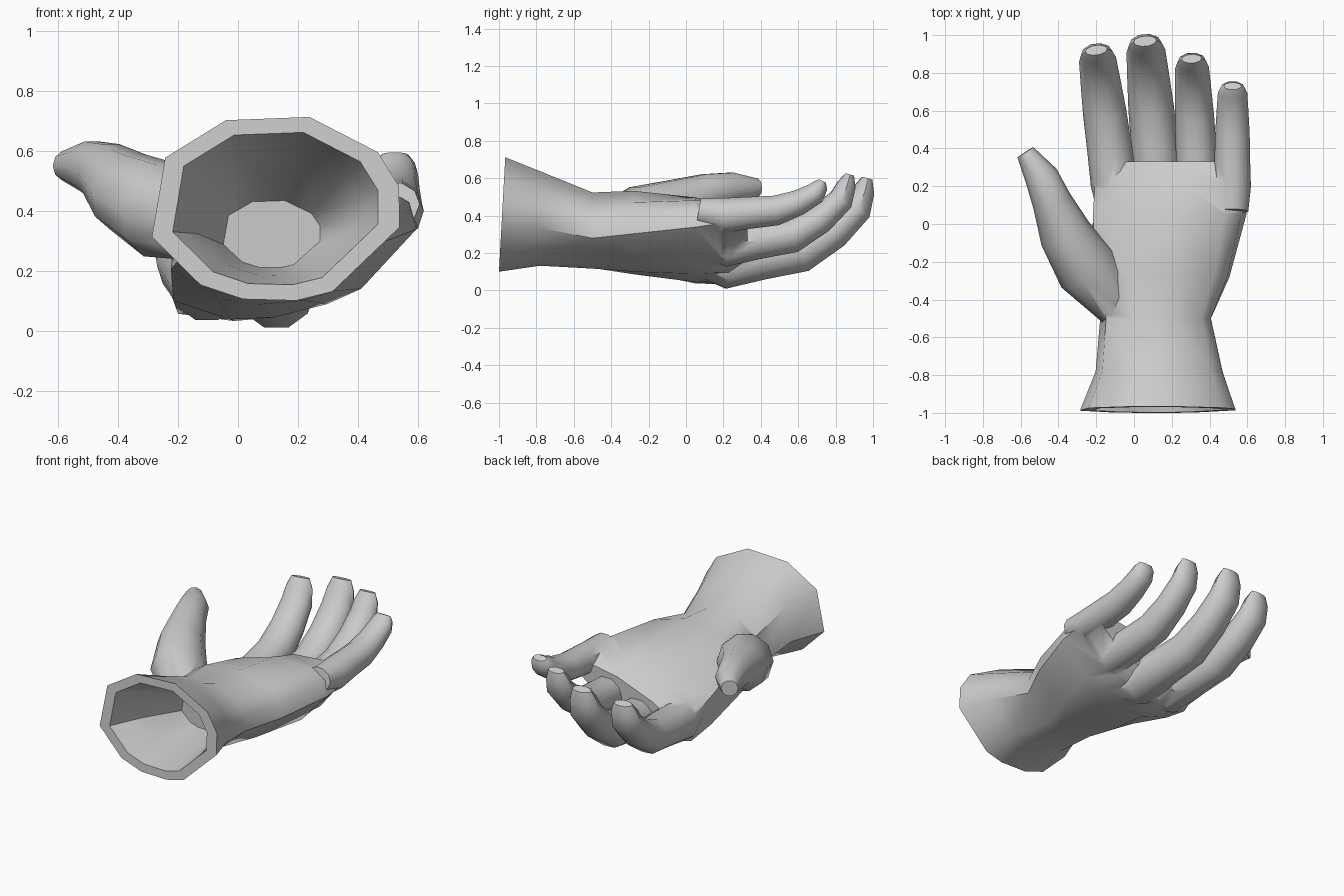
import bpy, bmesh, math
from mathutils import Vector

if "Cube" in bpy.data.objects:
    bpy.data.objects.remove(bpy.data.objects["Cube"])

# Corner directions (degrees) of the cuff outline, reused for every section
CORNERS = [math.radians(a) for a in (13, 36, 74, 112, 148, 198, 235, 256, 280, 297, 348)]


def loft(name, rings):
    """Closed solid skinned through rings with equal point counts."""
    bm = bmesh.new()
    vs = [[bm.verts.new(p) for p in ring] for ring in rings]
    n = len(vs[0])
    for a, b in zip(vs, vs[1:]):
        for i in range(n):
            j = (i + 1) % n
            bm.faces.new((a[i], a[j], b[j], b[i]))
    bm.faces.new(vs[0])
    bm.faces.new(vs[-1])
    bmesh.ops.recalc_face_normals(bm, faces=bm.faces)
    me = bpy.data.meshes.new(name)
    bm.to_mesh(me)
    bm.free()
    ob = bpy.data.objects.new(name, me)
    bpy.context.collection.objects.link(ob)
    return ob


def section(y, cx, cz, rx, rz):
    """Arm or palm section across y; the palm rolls toward the knuckles, the cuff end leans."""
    roll = math.radians(20) * min(max((y + .5) / .73, 0), 1)
    lean = .055 if y < -.9 else 0
    c, s = math.cos(roll), math.sin(roll)
    out = []
    for a in CORNERS:
        x, z = 1.03 * rx * math.cos(a), 1.03 * rz * math.sin(a)
        out.append((cx + x * c - z * s, y + lean * z, cz + x * s + z * c))
    return out


def tube(name, path, n=10):
    """Digit skinned along a path of (centre, half width, half thickness)."""
    rings = []
    for k, (p, w, h) in enumerate(path):
        t = (path[min(k + 1, len(path) - 1)][0] - path[max(k - 1, 0)][0]).normalized()
        side = t.cross(Vector((0, 0, 1))).normalized()
        up = side.cross(t)
        angles = [2 * math.pi * i / n for i in range(n)]
        rings.append([p + side * w * math.cos(a) + up * h * math.sin(a) for a in angles])
    return loft(name, rings)


# Shared finger curl: (share of length, share of rise, thickness)
CURL = [(-.25, .12, .75), (0, 0, 1), (.25, .08, .91), (.53, .15, .85),
        (.76, .38, .72), (.93, .65, .62), (.975, .86, .46), (1, 1, .22)]


def finger(name, base, tip, radius):
    b, t = Vector(base), Vector(tip)
    return tube(name, [(Vector((b.x + (t.x - b.x) * s, b.y + (t.y - b.y) * s, b.z + (t.z - b.z) * r)),
                        radius * math.sqrt(h), radius * h) for s, r, h in CURL])


# Forearm, wrist and palm: y, centre x, centre z, half width, half height
BODY = [(-.983, .12, .41, .415, .305), (-.78, .128, .388, .338, .252),
        (-.50, .11, .323, .295, .203), (-.28, .13, .31, .37, .215),
        (.05, .17, .27, .425, .205), (.23, .178, .25, .43, .165),
        (.33, .18, .25, .40, .10)]
hand = loft("hand", [section(*row) for row in BODY])

# Fingers
digits = [
    finger("index_finger", (-.105, .22, .155), (-.2, .92, .56), .125),
    finger("middle_finger", (.127, .22, .135), (.058, .968, .60), .131),
    finger("ring_finger", (.337, .22, .235), (.305, .875, .62), .113),
    finger("little_finger", (.52, .20, .40), (.522, .73, .585), .099)]

# Thumb: centre and radius
THUMB = [(-.04, -.50, .32, .1), (-.25, -.24, .40, .165), (-.365, -.05, .46, .14),
         (-.435, .12, .525, .105), (-.49, .25, .545, .09), (-.575, .38, .55, .05)]
digits.append(tube("thumb", [(Vector(p[:3]), p[3], p[3]) for p in THUMB]))

# Hollow inside the cuff follows the outer sections at a smaller size
rings = [section(y, cx, cz, rx * k, rz * k)
         for (y, cx, cz, rx, rz), k in zip(BODY, (.83, .8, .55))]
rings.insert(0, [(x, y - .08, z) for x, y, z in rings[0]])
hollow = loft("hollow", rings)

# Merge the digits into the palm and cut the hollow
bpy.context.view_layer.objects.active = hand
hand.select_set(True)
for ob, op in [(d, 'UNION') for d in digits] + [(hollow, 'DIFFERENCE')]:
    mod = hand.modifiers.new(ob.name, 'BOOLEAN')
    mod.operation, mod.solver, mod.object = op, 'EXACT', ob
    bpy.ops.object.modifier_apply(modifier=mod.name)
    bpy.data.objects.remove(ob)

bpy.ops.object.shade_smooth_by_angle(angle=math.radians(48))
